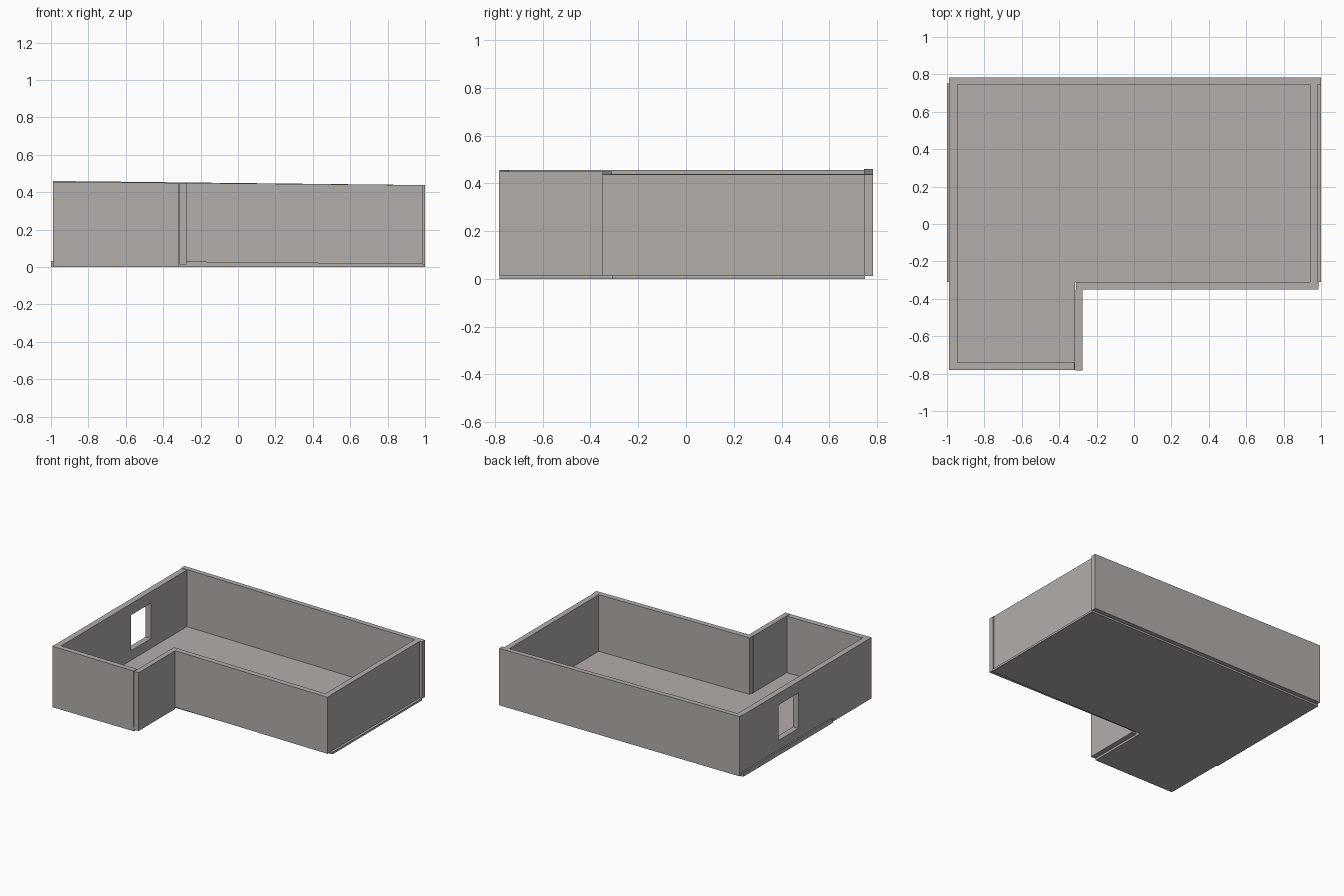
import bpy
import bmesh

if "Cube" in bpy.data.objects:
    bpy.data.objects.remove(bpy.data.objects["Cube"])

# Warm grey plaster shared by all parts
plaster = bpy.data.materials.new("plaster")
plaster.diffuse_color = (0.45, 0.42, 0.405, 1.0)
plaster.use_nodes = True
plaster.node_tree.nodes["Principled BSDF"].inputs["Base Color"].default_value = plaster.diffuse_color


def wall_top(x):
    # the whole shell leans down slightly towards the right
    return 0.447 - 0.009 * x


def back_top(x):
    return 0.449 - 0.011 * x


def floor_top(x):
    return 0.024 - 0.009 * x


def slab(name, outline, bottom, top):
    """Vertical prism over a plan outline, with sloping bottom and top."""
    bm = bmesh.new()
    low = [bm.verts.new((x, y, bottom(x))) for x, y in outline]
    high = [bm.verts.new((x, y, top(x))) for x, y in outline]
    bm.faces.new(low[::-1])
    bm.faces.new(high)
    n = len(outline)
    for i in range(n):
        j = (i + 1) % n
        bm.faces.new((low[i], low[j], high[j], high[i]))
    bmesh.ops.recalc_face_normals(bm, faces=bm.faces[:])
    mesh = bpy.data.meshes.new(name)
    bm.to_mesh(mesh)
    bm.free()
    mesh.materials.append(plaster)
    obj = bpy.data.objects.new(name, mesh)
    bpy.context.collection.objects.link(obj)
    return obj


def rect(x0, x1, y0, y1):
    return [(x0, y0), (x1, y0), (x1, y1), (x0, y1)]


# L-shaped floor plate, with a small ledge outside the left and right walls
slab("floor", [(-0.99, -0.78), (-0.315, -0.78), (-0.315, -0.31), (1.0, -0.31),
               (1.0, 0.75), (-1.0, 0.75), (-1.0, -0.31), (-0.99, -0.31)],
     lambda x: 0.0, floor_top)

# Walls standing on the floor
left_wall = slab("left_wall", rect(-0.99, -0.945, -0.74, 0.745), floor_top, wall_top)
slab("right_wall", rect(0.94, 0.982, -0.31, 0.745), floor_top, wall_top)
slab("front_wall", rect(-0.99, -0.318, -0.78, -0.74), floor_top, wall_top)

# Walls hung on the outside edges of the floor
slab("back_wall", rect(-0.99, 1.0, 0.745, 0.782), lambda x: 0.013, back_top)
slab("inner_corner_wall", rect(-0.313, -0.275, -0.782, -0.35), lambda x: 0.014, wall_top)
slab("recessed_front_wall", rect(-0.31, 0.987, -0.35, -0.31), floor_top, wall_top)

# Window opening in the left wall
cutter = slab("window_cutter", rect(-1.1, -0.85, 0.085, 0.32),
              lambda x: 0.105, lambda x: 0.37)
cutter.hide_render = True
cutter.hide_set(True)
cut = left_wall.modifiers.new("window", 'BOOLEAN')
cut.operation = 'DIFFERENCE'
cut.solver = 'EXACT'
cut.object = cutter
